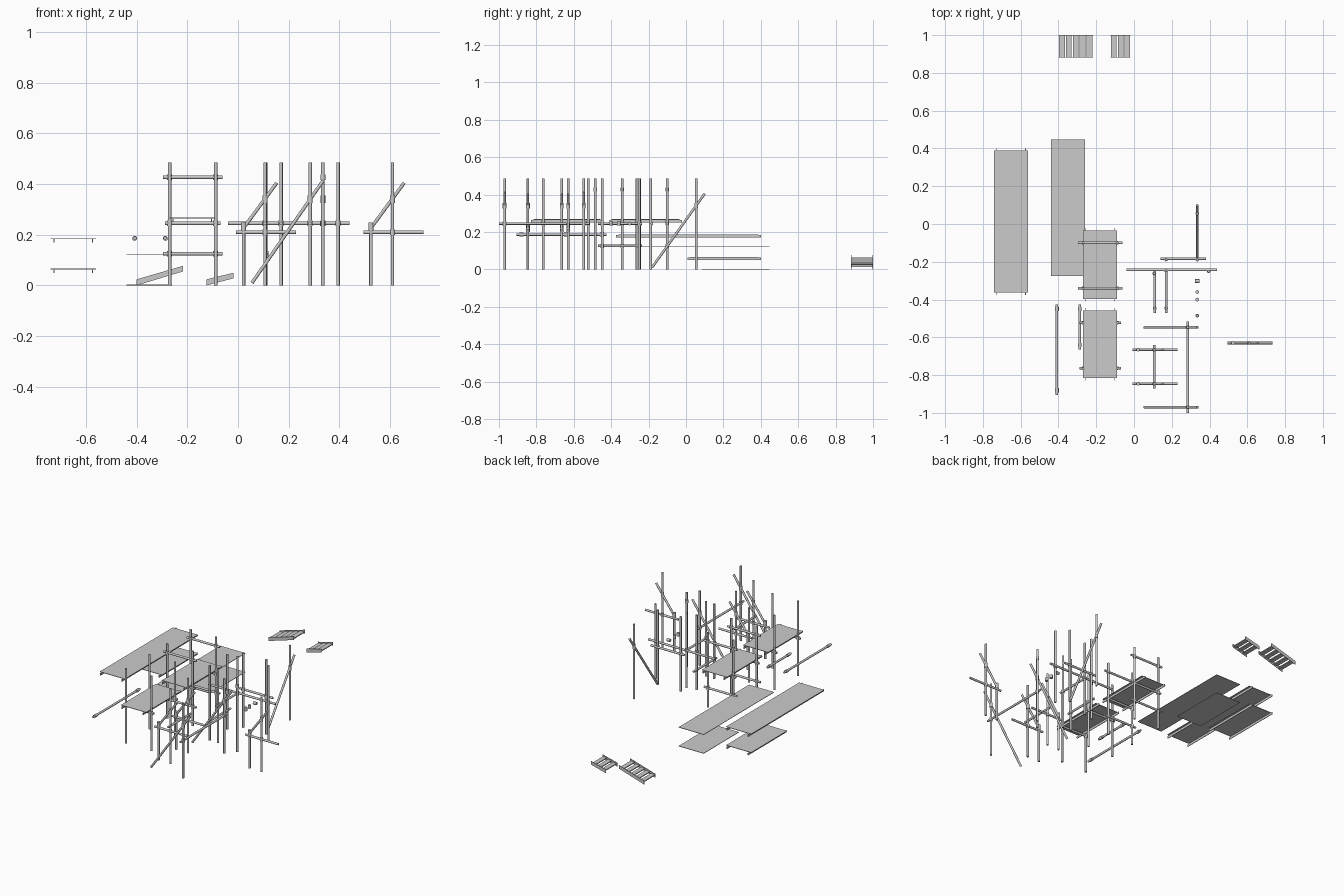
import bpy, bmesh
from mathutils import Vector, Matrix

if "Cube" in bpy.data.objects:
    bpy.data.objects.remove(bpy.data.objects["Cube"])

R = 0.0068      # tube radius
H = 0.485       # post height


def finish(bm, name, smooth=False):
    me = bpy.data.meshes.new(name)
    bm.to_mesh(me)
    bm.free()
    ob = bpy.data.objects.new(name, me)
    bpy.context.collection.objects.link(ob)
    if smooth:
        for p in me.polygons:
            p.use_smooth = len(p.vertices) == 4
    return ob


def tube(name, a, b, r=R, sides=16):
    a, b = Vector(a), Vector(b)
    d = b - a
    bm = bmesh.new()
    m = Matrix.Translation((a + b) / 2) @ d.to_track_quat('Z', 'Y').to_matrix().to_4x4()
    bmesh.ops.create_cone(bm, cap_ends=True, segments=sides, radius1=r, radius2=r,
                          depth=d.length, matrix=m)
    return finish(bm, name, True)


def box(name, x0, x1, y0, y1, z0, z1):
    bm = bmesh.new()
    m = Matrix.Translation(((x0 + x1) / 2, (y0 + y1) / 2, (z0 + z1) / 2)) @ \
        Matrix.Diagonal((x1 - x0, y1 - y0, z1 - z0, 1))
    bmesh.ops.create_cube(bm, size=1, matrix=m)
    return finish(bm, name)


def coupler(p, axis='Z', h=0.022):
    v = Vector([float(axis == c) for c in 'XYZ']) * h / 2
    p = Vector(p)
    tube('coupler', p - v, p + v, 0.0098)


def post(x, y, h=H):
    tube('post', (x, y, 0), (x, y, h))


def ledger(x0, x1, y, z):
    tube('ledger', (x0, y, z), (x1, y, z))


def deck(x0, x1, y0, y1, z):
    # thin platform on two side rails that stick out at the ends
    box('deck_board', x0, x1, y0, y1, z - 0.003, z)
    for x in (x0 + 0.014, x1 - 0.014):
        box('deck_rail', x - 0.002, x + 0.002, y0 - 0.013, y1 + 0.013, z - 0.017, z - 0.003)


def stair(x0, x1, z1, n):
    # parallelogram stringers with flat treads between
    for y in (0.882, 0.997):
        bm = bmesh.new()
        vs = [bm.verts.new((x, y, z)) for x, z in
              ((x0, 0), (x1, z1 - 0.022), (x1, z1), (x0, 0.024))]
        f = bm.faces.new(vs)
        g = bmesh.ops.extrude_face_region(bm, geom=[f])
        bmesh.ops.translate(bm, vec=(0, 0.003, 0),
                            verts=[v for v in g['geom'] if isinstance(v, bmesh.types.BMVert)])
        bmesh.ops.recalc_face_normals(bm, faces=bm.faces)
        finish(bm, 'stair_stringer')
    s = (x1 - x0) / n
    for i in range(n):
        z = 0.012 + (z1 - 0.023) * (i + 0.5) / n
        box('stair_tread', x0 + i * s + 0.003, x0 + (i + 1) * s - 0.003,
            0.883, 0.999, z - 0.003, z + 0.003)


# stored decks and flat panels
deck(-0.74, -0.56, -0.362, 0.388, 0.186)
deck(-0.74, -0.56, 0.02, 0.388, 0.066)
box('panel_long', -0.44, -0.26, -0.275, 0.447, 0.122, 0.125)
box('panel_short', -0.44, -0.26, 0.085, 0.447, 0, 0.003)

# stairs
stair(-0.4, -0.218, 0.077, 5)
stair(-0.124, -0.018, 0.05, 3)

# two decked scaffold bays
for y0, y1, deck_y, zs in ((-0.34, -0.1, (-0.397, -0.035), (0.125, 0.245, 0.427)),
                           (-0.763, -0.522, (-0.815, -0.457), (0.245,))):
    deck(-0.27, -0.09, *deck_y, 0.268)
    for y in (y0, y1):
        for x in (-0.27, -0.088):
            post(x, y)
            for z in zs:
                coupler((x, y, z))
        for z in zs:
            e = 0.018 if z == 0.245 else 0.027
            ledger(-0.27 - e, -0.088 + e, y, z)

# loose lengthwise tubes
for x, y0, ends in ((-0.408, -0.905, (-0.88, -0.45)), (-0.287, -0.665, (-0.64, -0.45))):
    tube('loose_tube', (x, y0, 0.186), (x, -0.425, 0.186))
    for y in ends:
        coupler((x, y, 0.186), 'Y')


# bracket frame: post, ledger, outer upright and short brace
def bracket(x, y):
    post(x, y)
    post(x - 0.085, y, 0.245)
    ledger(x - 0.115, x + 0.122, y, 0.21)
    tube('short_brace', (x - 0.09, y, 0.22), (x + 0.046, y, 0.405))
    coupler((x, y, 0.34), h=0.03)
    coupler((x, y, 0.21))
    coupler((x - 0.085, y, 0.232), h=0.032)


for x, y in ((0.107, -0.665), (0.107, -0.845), (0.61, -0.63)):
    bracket(x, y)
tube('bracket_link', (0.107, -0.87, 0.245), (0.107, -0.64, 0.245))

# tall braced frame pair
for y in (-0.97, -0.547):
    post(0.285, y)
    tube('long_brace', (0.055, y, 0.01), (0.337, y, 0.415))
    coupler((0.285, y, 0.34), h=0.03)
    coupler((0.285, y, 0.245))
tube('frame_link', (0.285, -1.0, 0.245), (0.285, -0.515, 0.245))

# single braced upright along the depth, with its cross ledger
post(0.335, 0.055)
tube('long_brace', (0.335, -0.182, 0.01), (0.335, 0.1, 0.405))
coupler((0.335, 0.055, 0.34), h=0.03)
ledger(0.14, 0.38, -0.183, 0.245)
for x in (0.17, 0.335):
    post(x, -0.188)
    coupler((x, -0.188, 0.245))

# long cross ledger with two side tubes
ledger(-0.04, 0.44, -0.243, 0.245)
for x, y in ((0.107, -0.262), (0.17, -0.248), (0.395, -0.25)):
    post(x, y)
    coupler((x, y, 0.245))
for x, z in ((0.11, 0.125), (0.17, 0.245)):
    tube('side_tube', (x, -0.47, z), (x, -0.235, z))
    post(x, -0.447)
    coupler((x, -0.447, z))

# lone upright with sample couplers beside it
post(0.335, -0.485)
coupler((0.335, -0.485, 0.427))
for y, a in ((-0.4, 'Z'), (-0.36, 'Z'), (-0.302, 'X')):
    coupler((0.335, y, 0.245), a)
